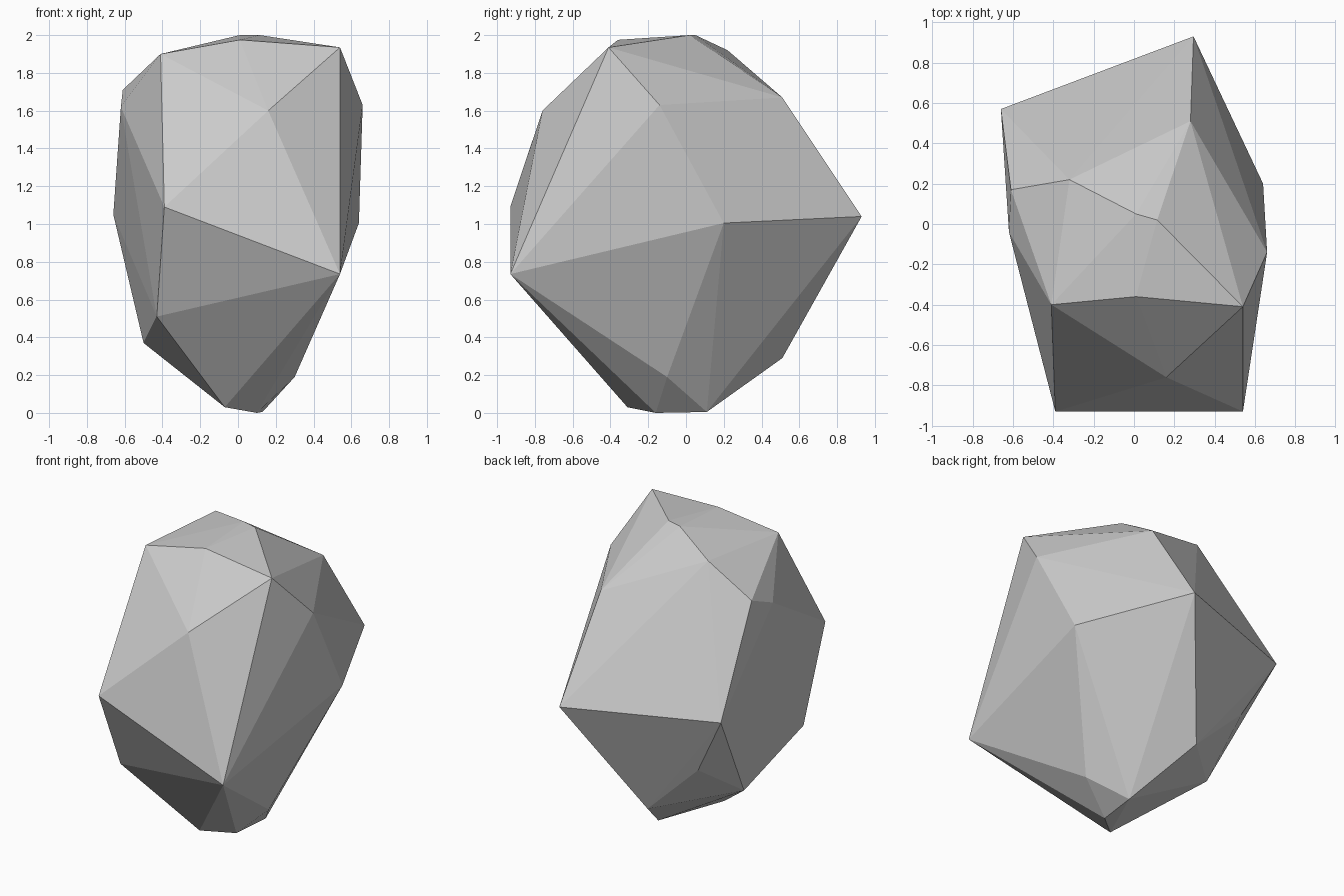
import bpy
import bmesh
import math

# Remove the default cube if the scene has one
default_cube = bpy.data.objects.get("Cube")
if default_cube:
    bpy.data.objects.remove(default_cube, do_unlink=True)


def make_material(name, colour):
    material = bpy.data.materials.new(name)
    material.use_nodes = True
    material.diffuse_color = colour
    shader = next(n for n in material.node_tree.nodes if n.type == "BSDF_PRINCIPLED")
    shader.inputs["Base Color"].default_value = colour
    shader.inputs["Roughness"].default_value = 0.9
    return material


def make_hull(name, corner_groups, material):
    """Wrap a tight faceted skin around the corner points."""
    bm = bmesh.new()
    for group in corner_groups:
        for corner in group:
            bm.verts.new(corner)
    hull = bmesh.ops.convex_hull(bm, input=bm.verts[:])
    leftovers = {v for v in hull["geom_interior"] if isinstance(v, bmesh.types.BMVert)}
    bmesh.ops.delete(bm, geom=list(leftovers), context="VERTS")
    # Merge triangles that lie in one plane into a single facet
    bmesh.ops.dissolve_limit(bm, angle_limit=math.radians(0.8),
                             verts=[], edges=bm.edges[:])
    bmesh.ops.recalc_face_normals(bm, faces=bm.faces[:])
    for face in bm.faces:
        face.smooth = False
    mesh = bpy.data.meshes.new(name)
    bm.to_mesh(mesh)
    bm.free()
    mesh.materials.append(material)
    rock = bpy.data.objects.new(name, mesh)
    bpy.context.collection.objects.link(rock)
    return rock


# Crown: the ridge and the sloping shoulders
crown = [(.01, .05, 2), (.115, .02, 2), (.01, -.36, 1.975), (-.32, .22, 1.92),
         (.54, -.41, 1.935), (-.41, -.4, 1.9), (.28, .51, 1.67),
         (-.61, .17, 1.71), (-.62, -.04, 1.62), (.66, -.14, 1.63)]

# Girth: the widest corners around the middle
girth = [(.16, -.76, 1.6), (-.39, -.93, 1.09), (.54, -.93, .735),
         (.64, .2, 1.005), (.295, .93, 1.04), (-.66, .57, 1.05)]

# Foot: the tapering underside
foot = [(-.43, -.64, .51), (-.5, .095, .37), (-.44, .5, .645), (-.07, .51, .29),
        (.3, -.1, .19), (-.07, -.31, .03), (.1, -.16, 0), (.13, .11, .005)]

stone_grey = make_material("stone grey", (.6, .6, .6, 1))
make_hull("rock", (crown, girth, foot), stone_grey)
